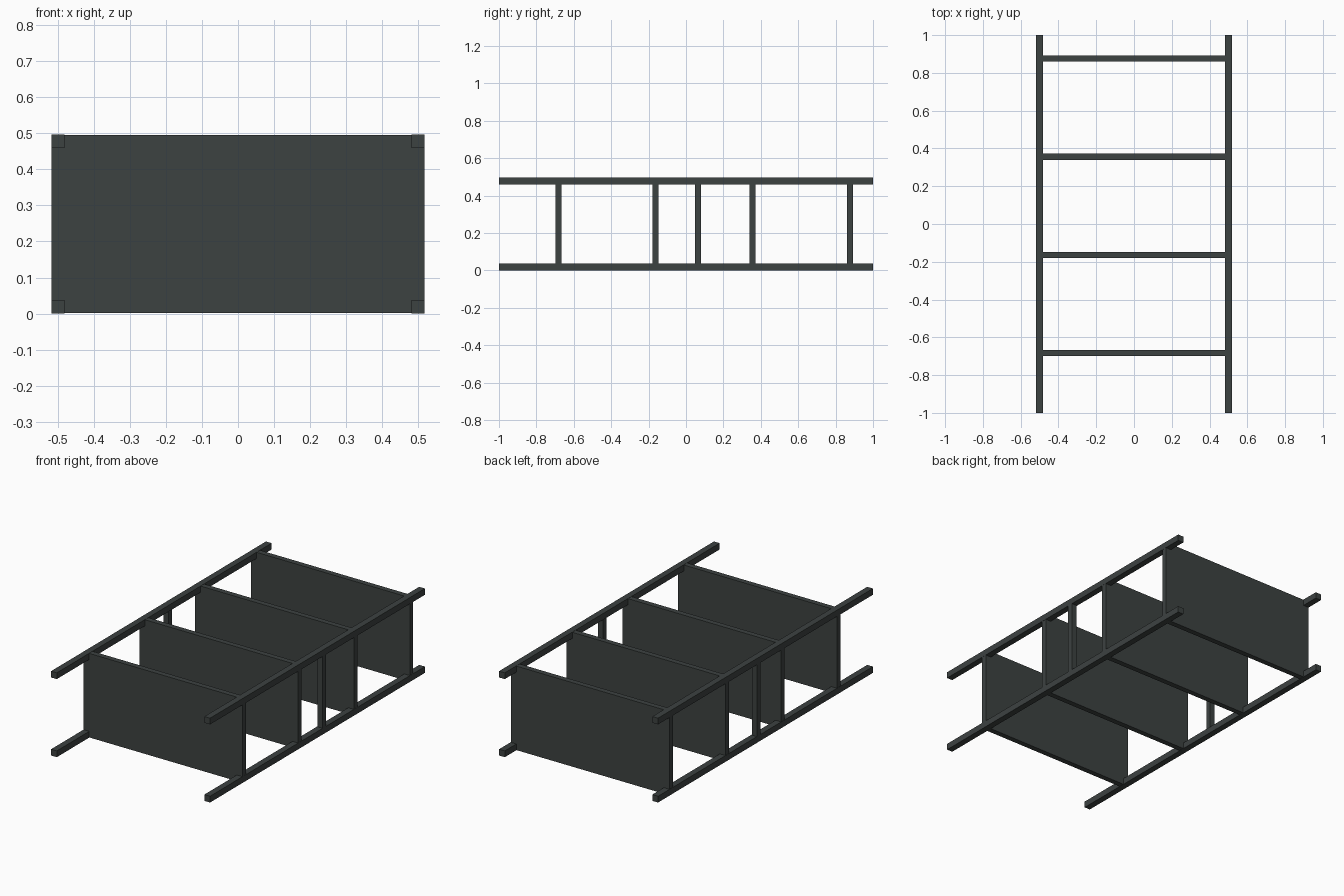
import bpy

if "Cube" in bpy.data.objects:
    bpy.data.objects.remove(bpy.data.objects["Cube"])

# One dark grey material for the whole rack
mat = bpy.data.materials.new("dark_grey")
mat.diffuse_color = (0.046, 0.054, 0.053, 1)
mat.use_nodes = True
mat.node_tree.nodes["Principled BSDF"].inputs["Base Color"].default_value = mat.diffuse_color

W, H, L = 0.518, 0.497, 1.0   # half width, height, half length
R = 0.037                     # rail section
T = 0.032                     # panel thickness


def prism(name, outline, y0, y1):
    """Extrude an x-z outline (counter-clockwise from the front) from y0 to y1."""
    n = len(outline)
    verts = [(x, y, z) for y in (y0, y1) for x, z in outline]
    faces = [list(range(n)), list(range(2 * n - 1, n - 1, -1))]
    faces += [[(i + 1) % n, i, i + n, (i + 1) % n + n] for i in range(n)]
    me = bpy.data.meshes.new(name)
    me.from_pydata(verts, [], faces)
    me.materials.append(mat)
    ob = bpy.data.objects.new(name, me)
    bpy.context.collection.objects.link(ob)
    return ob


def rect(x0, x1, z0, z1):
    return [(x0, z0), (x1, z0), (x1, z1), (x0, z1)]


# Four long corner rails and the slim side braces
for side, s in (("left", -1), ("right", 1)):
    xo, xi = sorted((s * W, s * (W - R)))
    prism(f"bottom_rail_{side}", rect(xo, xi, 0, R), -L, L)
    prism(f"top_rail_{side}", rect(xo, xi, H - R, H), -L, L)
    bo, bi = sorted((s * W, s * (W - 0.032)))
    prism(f"side_brace_{side}", rect(bo, bi, R, H - R), 0.048, 0.080)

# Panels notched at the corners to fit around the rails
a, b, e = W - R, H - R, 0.001
notched = [(-a, e), (a, e), (a, R), (W - e, R), (W - e, b), (a, b),
           (a, H - e), (-a, H - e), (-a, b), (-W + e, b), (-W + e, R), (-a, R)]
for i, y in enumerate((-0.682, -0.163, 0.356, 0.877)):
    prism(f"panel_{i + 1}", notched, y - T / 2, y + T / 2)
